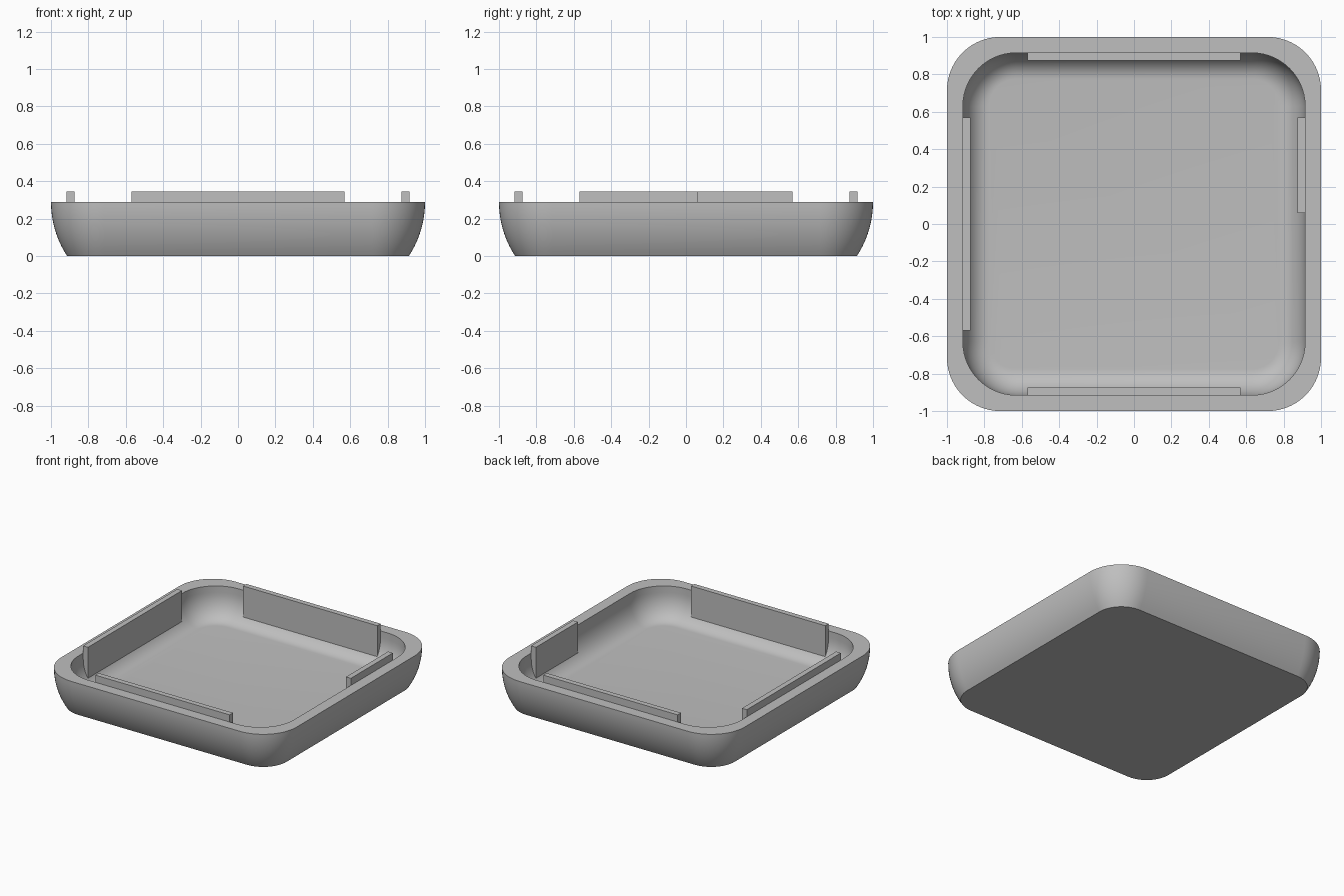
import bpy
import bmesh
from math import sin, cos, pi, sqrt, radians

cube = bpy.data.objects.get("Cube")
if cube:
    bpy.data.objects.remove(cube, do_unlink=True)

grey = bpy.data.materials.new("plain grey")
grey.use_nodes = True
colour = (0.52, 0.52, 0.52, 1)
grey.diffuse_color = colour
grey.node_tree.nodes["Principled BSDF"].inputs["Base Color"].default_value = colour

RIM = 0.29          # rim height
OUTER_R = 0.53      # radius of the bulging outer wall
INNER = 0.915       # half width of the opening
FLOOR = 0.05        # floor height
CORNER = 0.285      # corner radius in plan


def finish(name, bm):
    bmesh.ops.recalc_face_normals(bm, faces=bm.faces)
    mesh = bpy.data.meshes.new(name)
    bm.to_mesh(mesh)
    bm.free()
    mesh.materials.append(grey)
    obj = bpy.data.objects.new(name, mesh)
    bpy.context.collection.objects.link(obj)
    return obj


def rounded_square(bm, half, radius, z, steps=14):
    """One closed ring of vertices."""
    c = half - radius
    ring = []
    for quarter, (sx, sy) in enumerate([(1, 1), (-1, 1), (-1, -1), (1, -1)]):
        for i in range(steps + 1):
            a = (quarter + i / steps) * pi / 2
            ring.append(bm.verts.new((sx * c + radius * cos(a), sy * c + radius * sin(a), z)))
    return ring


# Tray: outer wall, flat rim, inner wall and curved edge of the floor
profile = []
for i in range(13):
    z = RIM * i / 12
    inset = OUTER_R - sqrt(OUTER_R ** 2 - (RIM - z) ** 2)
    profile.append((1 - inset, CORNER - inset, z))
profile.append((INNER, CORNER, RIM))
for i in range(13):
    a = i / 12 * pi / 2
    inset = 0.14 * (1 - cos(a))
    profile.append((INNER - inset, CORNER - inset, FLOOR + 0.19 * (1 - sin(a))))

bm = bmesh.new()
rings = [rounded_square(bm, *p) for p in profile]
for low, high in zip(rings, rings[1:]):
    n = len(low)
    for i in range(n):
        j = (i + 1) % n
        bm.faces.new((low[i], low[j], high[j], high[i]))
bm.faces.new(rings[0])
bm.faces.new(rings[-1])
tray = finish("tray", bm)
bpy.context.view_layer.objects.active = tray
tray.select_set(True)
bpy.ops.object.shade_smooth_by_angle(angle=radians(30))


# Upright lips that stand inside the rim, one on each side
def lip(name, x0, x1, y0, y1):
    bm = bmesh.new()
    bmesh.ops.create_cube(bm, size=1)
    z0, z1 = 0.08, 0.345
    for v in bm.verts:
        v.co.x = x1 if v.co.x > 0 else x0
        v.co.y = y1 if v.co.y > 0 else y0
        v.co.z = z1 if v.co.z > 0 else z0
    finish(name, bm)


NEAR, FAR, END = 0.875, 0.916, 0.57
lip("front_lip", -END, END, -FAR, -NEAR)
lip("back_lip", -END, END, NEAR, FAR)
lip("right_lip", -FAR, -NEAR, -END, END)
lip("left_short_lip", NEAR, FAR, 0.06, END)
